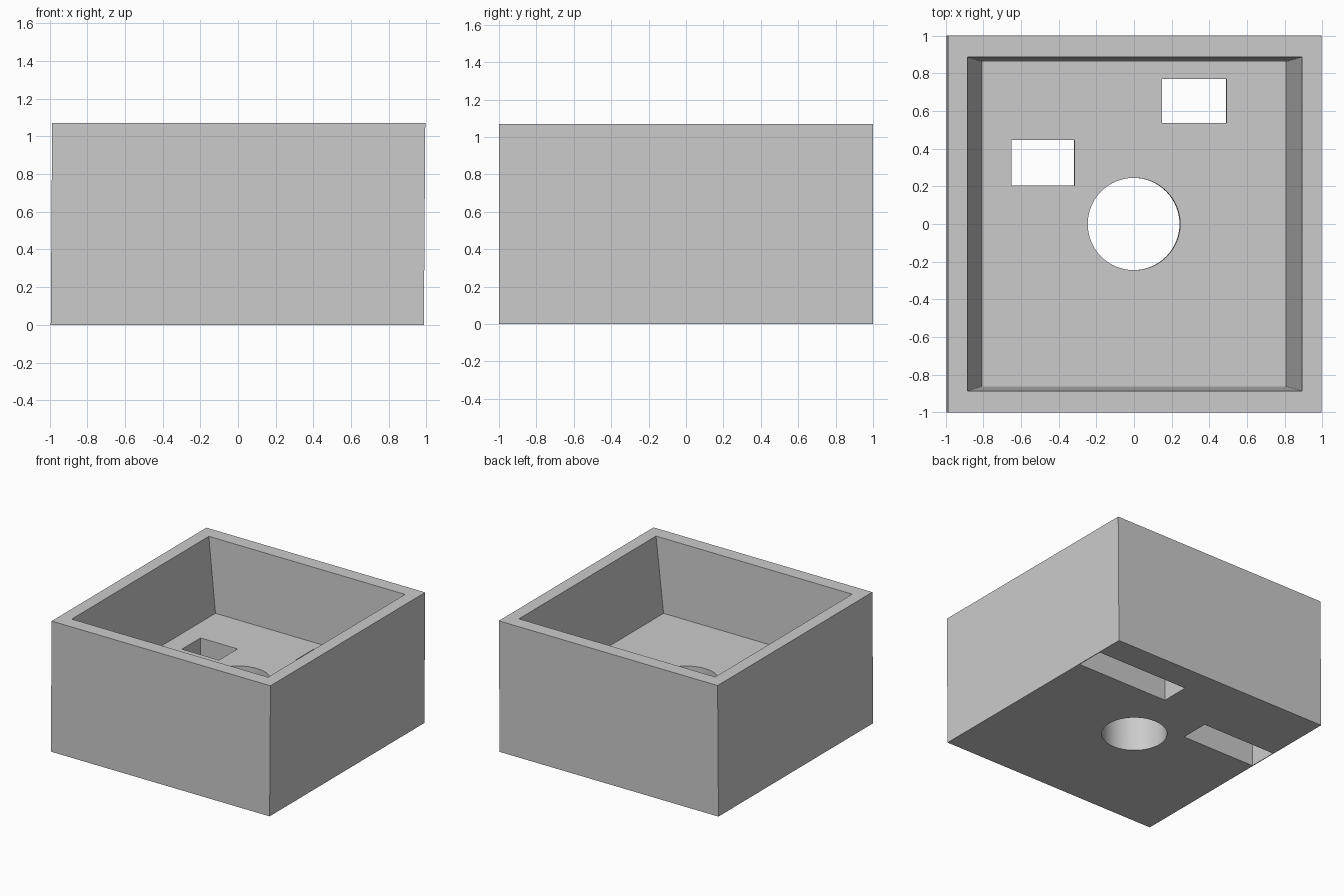
import bpy
import bmesh
from mathutils import Matrix

HEIGHT, FLOOR, SLOT_TOP = 1.07, 0.47, 0.2
SIDE = 0.99          # half width in x

cube = bpy.data.objects.get("Cube")
if cube:
    bpy.data.objects.remove(cube, do_unlink=True)

grey = bpy.data.materials.new("plain_grey")
grey.use_nodes = True
COLOUR = (0.6, 0.6, 0.6, 1)
grey.diffuse_color = COLOUR
grey.node_tree.nodes["Principled BSDF"].inputs["Base Color"].default_value = COLOUR


def finish(name, bm):
    mesh = bpy.data.meshes.new(name)
    bm.to_mesh(mesh)
    bm.free()
    mesh.materials.append(grey)
    obj = bpy.data.objects.new(name, mesh)
    bpy.context.collection.objects.link(obj)
    return obj


def block(name, x0, x1, y0, y1, z0, z1, flare=(1, 1)):
    """Box between two corners, its top scaled by flare."""
    bm = bmesh.new()
    bmesh.ops.create_cube(bm, size=1)
    for v in bm.verts:
        fx, fy = flare if v.co.z > 0 else (1, 1)
        v.co = ((x0 + (v.co.x + 0.5) * (x1 - x0)) * fx,
                (y0 + (v.co.y + 0.5) * (y1 - y0)) * fy,
                z0 + (v.co.z + 0.5) * (z1 - z0))
    return finish(name, bm)


def cut(target, cutter):
    """Subtract the cutter and discard it."""
    mod = target.modifiers.new("cut", "BOOLEAN")
    mod.operation, mod.solver, mod.object = "DIFFERENCE", "EXACT", cutter
    bpy.context.view_layer.objects.active = target
    bpy.ops.object.modifier_apply(modifier=mod.name)
    bpy.data.objects.remove(cutter, do_unlink=True)


# Solid body
body = block("open_box", -SIDE, SIDE, -1, 1, 0, HEIGHT)

# Flared basin, carried a little past the rim
rise = (HEIGHT + 0.1 - FLOOR) / (HEIGHT - FLOOR)
bx, by = 0.807, 0.862
flare = (1 + (0.888 / bx - 1) * rise, 1 + (0.886 / by - 1) * rise)
cut(body, block("basin_cutter", -bx, bx, -by, by, FLOOR, HEIGHT + 0.1, flare))

# Round drain through the floor
bm = bmesh.new()
bmesh.ops.create_cone(bm, cap_ends=True, segments=64, radius1=0.245,
                      radius2=0.245, depth=1.4)
cut(body, finish("drain_cutter", bm))

# Rectangular holes, each opening into a channel running to the nearest side
end = SIDE - 0.006
for hole, channel, y0, y1 in (((0.15, 0.49), (0.15, end), 0.535, 0.77),
                              ((-0.65, -0.315), (-end, -0.315), 0.205, 0.445)):
    cut(body, block("hole_cutter", *hole, y0, y1, -0.1, FLOOR + 0.1))
    cut(body, block("channel_cutter", *channel, y0, y1, -0.1, SLOT_TOP))

# Very slight lean of the whole body
lean = Matrix.Identity(4)
lean[0][2], lean[0][3] = 0.007, -0.0037
body.data.transform(lean)

# Round drain smooth, everything else flat
bpy.ops.object.select_all(action="DESELECT")
body.select_set(True)
bpy.context.view_layer.objects.active = body
bpy.ops.object.shade_smooth_by_angle(angle=0.2)
